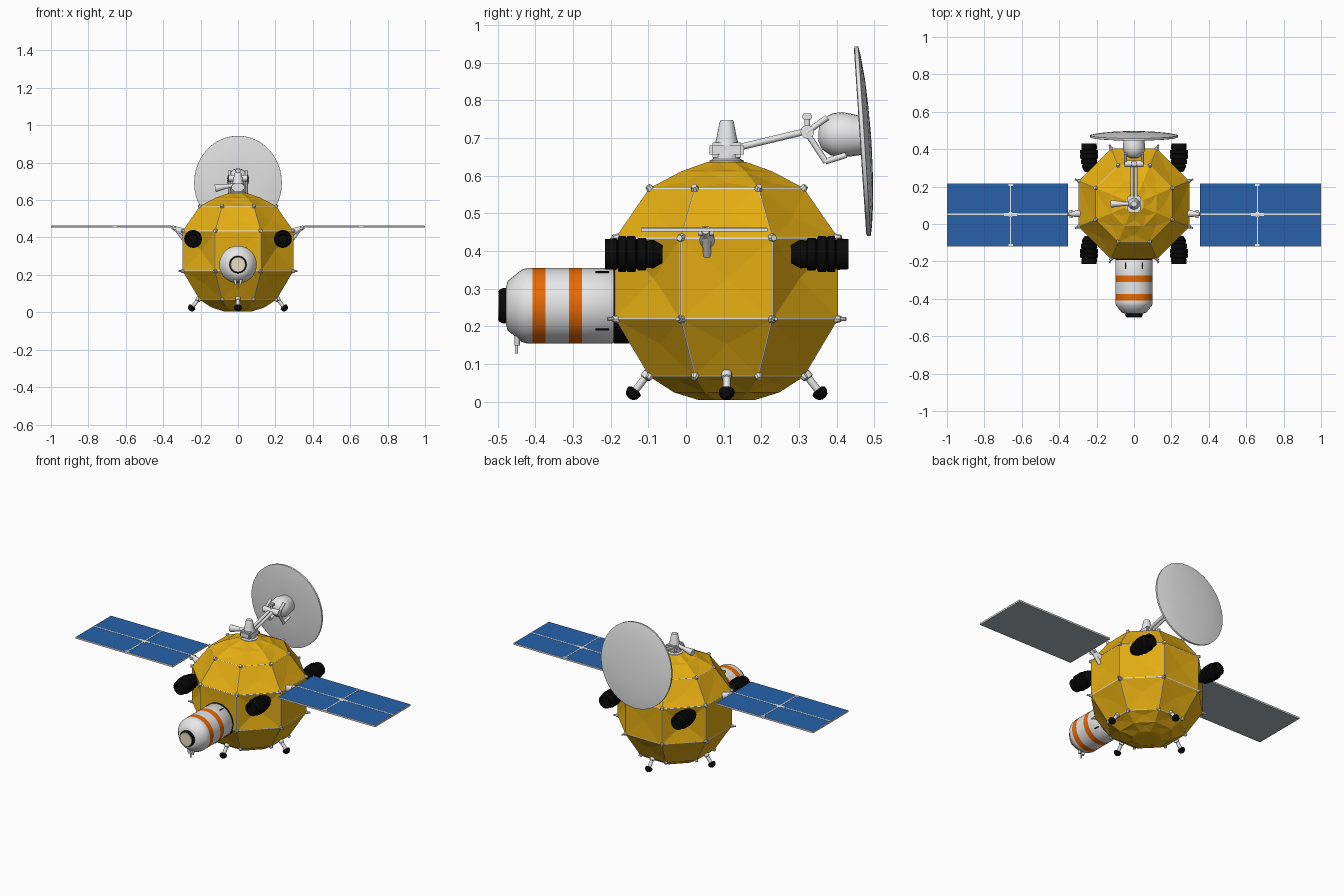
import bpy, bmesh, math
from mathutils import Vector, Matrix

cube = bpy.data.objects.get("Cube")
if cube:
    bpy.data.objects.remove(cube, do_unlink=True)


def material(name, r, g, b):
    m = bpy.data.materials.new(name)
    m.use_nodes = True
    m.diffuse_color = (r, g, b, 1)
    node = next(n for n in m.node_tree.nodes if n.type == 'BSDF_PRINCIPLED')
    node.inputs["Base Color"].default_value = (r, g, b, 1)
    node.inputs["Roughness"].default_value = 0.6
    return m


GOLD = material("gold foil", 0.78, 0.42, 0.006)
WHITE = material("white paint", 0.88, 0.88, 0.88)
BLACK = material("black", 0.003, 0.003, 0.003)
ORANGE = material("orange band", 0.82, 0.15, 0.002)
BLUE = material("solar blue", 0.02, 0.12, 0.40)
GREY = material("panel grey", 0.42, 0.47, 0.52)
CREAM = material("cream", 0.80, 0.74, 0.55)
CY = 0.108  # body centre along y


def finish(name, bm, mats, smooth=True):
    bmesh.ops.recalc_face_normals(bm, faces=bm.faces)
    mesh = bpy.data.meshes.new(name)
    bm.to_mesh(mesh)
    bm.free()
    for m in mats:
        mesh.materials.append(m)
    ob = bpy.data.objects.new(name, mesh)
    bpy.context.collection.objects.link(ob)
    if smooth:
        bpy.ops.object.select_all(action='DESELECT')
        ob.select_set(True)
        bpy.context.view_layer.objects.active = ob
        bpy.ops.object.shade_smooth_by_angle(angle=math.radians(35))
    return ob


def add_lathe(bm, profile, origin, axis, segs=24, bands=None, turn=0.0):
    """Spin (radius, distance) points around an axis, closing both ends."""
    rot = Vector(axis).to_track_quat('Z', 'Y').to_matrix().to_4x4()
    mat = Matrix.Translation(origin) @ rot
    rings = []
    for r, t in profile:
        angles = [turn + math.tau * i / segs for i in range(segs)]
        rings.append([bm.verts.new(mat @ Vector((r * math.cos(a), r * math.sin(a), t)))
                      for a in angles])
    for k, (a, b) in enumerate(zip(rings, rings[1:])):
        for i in range(segs):
            j = (i + 1) % segs
            f = bm.faces.new((a[i], a[j], b[j], b[i]))
            f.material_index = bands[k] if bands else 0
    bm.faces.new(rings[0]).material_index = bands[0] if bands else 0
    bm.faces.new(rings[-1]).material_index = bands[-1] if bands else 0


def lathe(name, profile, origin, axis, mats, segs=24, bands=None):
    bm = bmesh.new()
    add_lathe(bm, profile, origin, axis, segs, bands)
    return finish(name, bm, mats)


def add_rod(bm, a, b, r1, r2, segs):
    a, b = Vector(a), Vector(b)
    add_lathe(bm, [(r1, 0), (r2, (b - a).length)], a, b - a, segs)


def rod(name, a, b, r1, r2=None, mat=WHITE):
    bm = bmesh.new()
    add_rod(bm, a, b, r1, r2 or r1, 14)
    return finish(name, bm, [mat])


def box(name, centre, size, mat, bevel=0.0):
    bm = bmesh.new()
    bmesh.ops.create_cube(bm, size=1, matrix=Matrix.Translation(centre) @ Matrix.Diagonal((*size, 1)))
    if bevel:
        bmesh.ops.bevel(bm, geom=bm.edges[:], offset=bevel, segments=2, affect='EDGES')
    return finish(name, bm, [mat])


# Faceted foil body: eight sides, white seam borders, panels folded gently inward
K = 1 / math.cos(math.pi / 8)
levels = [(0.075, 0.005), (0.14, 0.025), (0.205, 0.067), (0.296, 0.22),
          (0.296, 0.435), (0.205, 0.567), (0.12, 0.612), (0.05, 0.637)]
bm = bmesh.new()
add_lathe(bm, [(r * K, z) for r, z in levels], (0, CY, 0), (0, 0, 1), 8, turn=math.pi / 8)
bmesh.ops.recalc_face_normals(bm, faces=bm.faces)
for f in [f for f in bm.faces if len(f.verts) == 4]:
    c, n = f.calc_center_median(), f.normal.copy()
    if 0.067 < c.z < 0.567:
        width = 0.0025 if c.z > 0.435 else 0.004
        rim = bmesh.ops.inset_individual(bm, faces=[f], thickness=width)["faces"]
        for strip in rim:
            strip.material_index = 1
    diagonal = min(abs(n.x), abs(n.y)) > 0.3
    hub = bmesh.ops.poke(bm, faces=[f])["verts"][0]
    hub.co -= n * (0.022 if 0.22 < c.z < 0.435 and diagonal else 0.005)
finish("foil_body", bm, [GOLD, WHITE], smooth=False)

# White joint knobs at the panel corners
knobs = bmesh.new()
for i in range(8):
    a = math.pi / 8 + i * math.pi / 4
    for lv in range(2, 6):
        r, z = levels[lv]
        p = Vector((r * K * math.cos(a), CY + r * K * math.sin(a), z))
        out = (p - Vector((0, CY, z if lv in (3, 4) else 0.32))).normalized()
        add_rod(knobs, p - out * 0.008, p + out * 0.008, 0.012, 0.008, 8)
        if lv == 3:
            add_rod(knobs, p, p + out * 0.022, 0.005, 0.005, 8)
finish("corner_knobs", knobs, [WHITE])

# Landing legs with round black feet
for name, dx, dy in (("front", 0, -1), ("back", 0, 1), ("left", 1, 0), ("right", -1, 0)):
    d = Vector((dx, dy, 0))
    top = Vector((0, CY, 0.07)) + d * 0.212
    foot = Vector((0, CY, 0.026)) + d * 0.246
    rod(name + "_leg", top, foot, 0.010)
    lathe(name + "_leg_joint", [(0.003, -0.014), (0.014, -0.008), (0.014, 0.008), (0.003, 0.014)],
          top, foot - top, [WHITE], 12)
    lathe(name + "_foot", [(0.014, -0.008), (0.021, -0.003), (0.020, 0.008), (0.014, 0.017), (0.005, 0.021)],
          foot, foot - top, [BLACK], 14)

# Ribbed black pods on the four diagonal sides
pod = [(0.022, 0.012), (0.028, 0.0), (0.040, 0.0), (0.042, 0.030), (0.036, 0.033), (0.048, 0.036),
       (0.048, 0.054), (0.043, 0.057), (0.048, 0.060), (0.048, 0.080), (0.038, 0.084),
       (0.043, 0.088), (0.043, 0.108), (0.036, 0.111), (0.038, 0.128), (0.024, 0.152)]
for side, sx in (("left", 1), ("right", -1)):
    for end, sy in (("front", -1), ("back", 1)):
        lathe(f"{end}_{side}_pod", pod, (sx * 0.24, CY + sy * 0.323, 0.392), (0, -sy, 0), [BLACK], 20)

# Docked capsule with orange bands, pointing forward
hull = [(0.096, 0), (0.1, 0.006), (0.1, 0.086), (0.1, 0.121), (0.1, 0.183), (0.1, 0.218),
        (0.1, 0.232), (0.096, 0.246), (0.066, 0.283), (0.05, 0.288)]
lathe("capsule_hull", hull, (0, -0.19, 0.255), (0, -1, 0), [WHITE, ORANGE], 32,
      [0, 0, 1, 0, 1, 0, 0, 0, 0])
lathe("capsule_collar", [(0.1, 0), (0.1, 0.045)], (0, -0.148, 0.255), (0, -1, 0), [BLACK], 32)
lathe("capsule_hatch_ring", [(0.046, 0), (0.047, 0.014), (0.042, 0.024)], (0, -0.472, 0.255),
      (0, -1, 0), [BLACK], 24)
lathe("capsule_hatch", [(0.041, 0), (0.039, 0.005)], (0, -0.494, 0.255), (0, -1, 0), [CREAM], 24)
rod("capsule_probe", (0, -0.45, 0.185), (0, -0.45, 0.128), 0.004)
for sx in (-1, 1):
    rod("capsule_probe_fin", (sx * 0.018, -0.448, 0.185), (sx * 0.012, -0.448, 0.15), 0.007)
    rod("capsule_top_vent", (sx * 0.045, -0.24, 0.344), (sx * 0.045, -0.205, 0.344), 0.003, mat=BLACK)
    rod("capsule_side_vent", (sx * 0.077, -0.24, 0.192), (sx * 0.077, -0.205, 0.192), 0.003, mat=BLACK)

# Solar wings: blue cells above, grey below, white rim and white cross
for side, sx in (("left", 1), ("right", -1)):
    bm = bmesh.new()
    bmesh.ops.create_cube(bm, size=1, matrix=Matrix.Translation((sx * 0.676, 0.048, 0.457))
                          @ Matrix.Diagonal((0.648, 0.336, 0.010, 1)))
    flats = [f for f in bm.faces if abs(f.normal.z) > 0.9]
    bmesh.ops.inset_individual(bm, faces=flats, thickness=0.003)
    for f in flats:
        f.material_index = 1 if f.normal.z > 0 else 2
    finish(side + "_solar_wing", bm, [WHITE, BLUE, GREY], smooth=False)
    box(side + "_wing_long_strip", (sx * 0.676, 0.051, 0.462), (0.64, 0.008, 0.002), WHITE)
    box(side + "_wing_cross_strip", (sx * 0.66, 0.048, 0.462), (0.007, 0.32, 0.002), WHITE)
    box(side + "_wing_hub_plate", (sx * 0.66, 0.051, 0.462), (0.07, 0.016, 0.003), WHITE)
    for y in (-0.112, 0.208):
        box(side + "_wing_edge_clip", (sx * 0.66, y, 0.462), (0.024, 0.012, 0.002), WHITE)
    lathe(side + "_wing_hub", [(0.016, 0), (0.010, 0.004)], (sx * 0.66, 0.051, 0.461),
          (0, 0, 1), [WHITE], 12)
    # Wing bracket
    rod(side + "_wing_strut", (sx * 0.290, 0.056, 0.428), (sx * 0.352, 0.052, 0.455), 0.021, 0.010)
    rod(side + "_wing_brace", (sx * 0.290, 0.056, 0.388), (sx * 0.325, 0.054, 0.44), 0.010, 0.012)
    rod(side + "_wing_hinge", (sx * 0.338, 0.032, 0.449), (sx * 0.338, 0.074, 0.449), 0.008)

# Antenna mast on top of the body
mast = [(0.046, 0.625), (0.046, 0.64), (0.036, 0.645), (0.036, 0.665), (0.030, 0.69),
        (0.027, 0.70), (0.019, 0.742), (0.016, 0.748)]
lathe("antenna_mast", mast, (0, CY, 0), (0, 0, 1), [WHITE], 20)
box("mast_block", (0, CY, 0.668), (0.07, 0.092, 0.040), WHITE, 0.008)
rod("mast_side_arm", (-0.02, CY, 0.68), (-0.08, CY, 0.669), 0.011)
rod("mast_side_horn", (-0.06, CY, 0.673), (-0.122, CY, 0.662), 0.011, 0.021)

# Boom and fork that carry the dish
for sx in (-1, 1):
    rod("dish_boom", (sx * 0.011, 0.13, 0.673), (sx * 0.011, 0.335, 0.722), 0.009)
    rod("dish_fork_lower", (sx * 0.045, 0.32, 0.715), (sx * 0.045, 0.372, 0.636), 0.008)
    rod("dish_fork_upper", (sx * 0.045, 0.32, 0.715), (sx * 0.045, 0.375, 0.755), 0.008)
    rod("dish_fork_foot", (sx * 0.045, 0.37, 0.638), (sx * 0.045, 0.425, 0.655), 0.008)
rod("dish_fork_bar", (-0.052, 0.322, 0.717), (0.052, 0.322, 0.717), 0.018)
rod("dish_sensor_post", (0, 0.322, 0.715), (0, 0.322, 0.755), 0.008)
box("dish_sensor", (0, 0.322, 0.757), (0.03, 0.026, 0.016), WHITE, 0.003)
housing = [(0.02, 0.0), (0.042, 0.012), (0.056, 0.035), (0.060, 0.06), (0.056, 0.09), (0.05, 0.12)]
lathe("dish_housing", housing, (0, 0.352, 0.712), (0, 1, -0.05), [WHITE], 24)

# Shallow dish, bulging backward and tilted slightly
dish = [(0.05, -0.004), (0.24, -0.008), (0.247, -0.006), (0.247, 0.004), (0.22, 0.009),
        (0.16, 0.016), (0.09, 0.020), (0.02, 0.022)]
ob = lathe("antenna_dish", dish, (0, 0, 0), (0, 1, 0), [WHITE], 48)
ob.matrix_world = (Matrix.Translation((0, 0.47, 0.692)) @ Matrix.Rotation(math.radians(3.8), 4, 'X')
                   @ Matrix.Diagonal((0.95, 1, 1.02, 1)))
